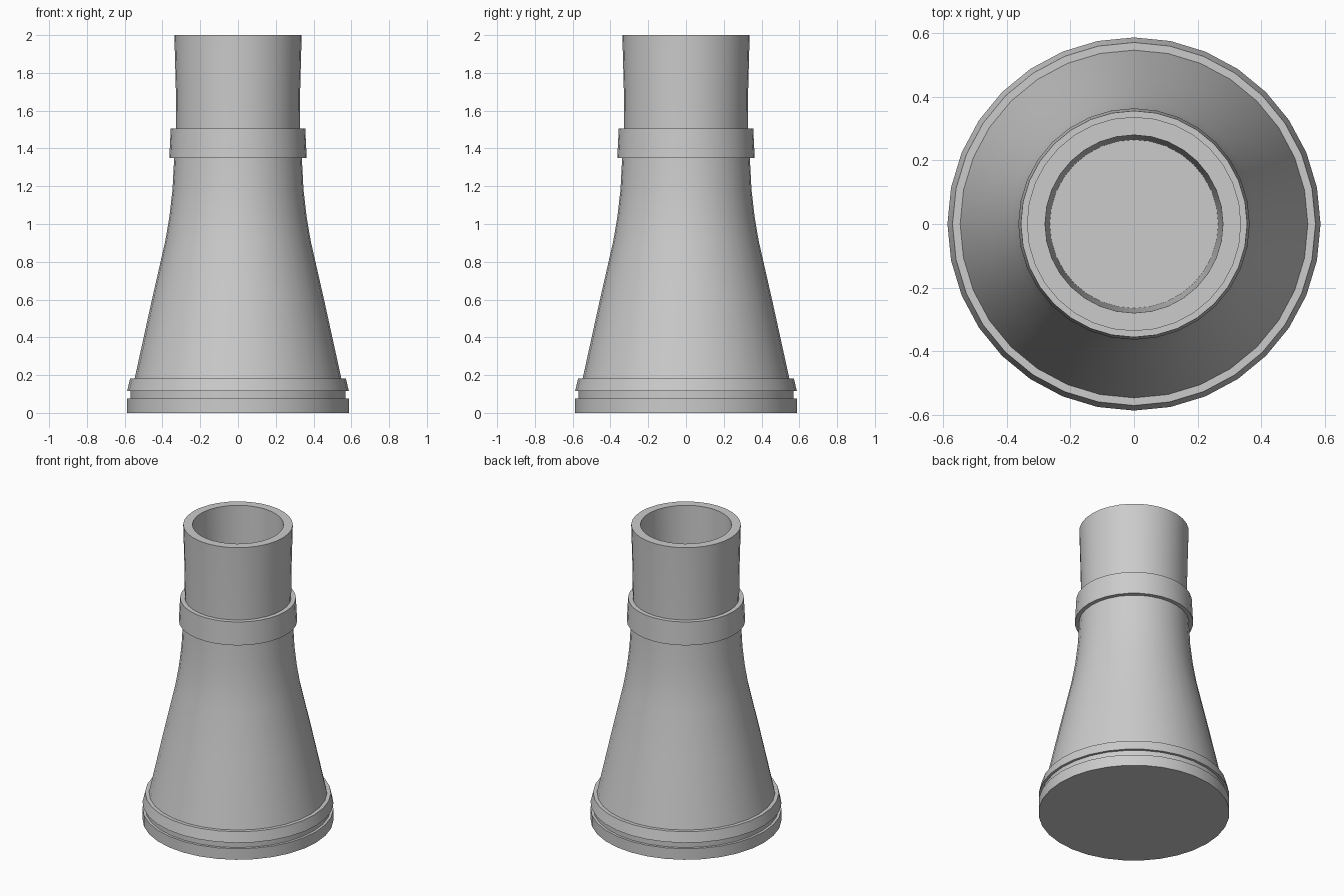
import bpy, bmesh
from math import cos, sin, pi, radians

if "Cube" in bpy.data.objects:
    bpy.data.objects.remove(bpy.data.objects["Cube"])

SIDES = 32


def lathe(name, profile):
    """Revolve an (r, z) profile around z and cap both ends."""
    bm = bmesh.new()
    rings = [[bm.verts.new((r * cos(2 * pi * i / SIDES), r * sin(2 * pi * i / SIDES), z))
              for i in range(SIDES)] for r, z in profile]
    for a, b in zip(rings, rings[1:]):
        for i in range(SIDES):
            j = (i + 1) % SIDES
            bm.faces.new((a[i], a[j], b[j], b[i]))
    bm.faces.new(rings[0][::-1])
    bm.faces.new(rings[-1])
    mesh = bpy.data.meshes.new(name)
    bm.to_mesh(mesh)
    bm.free()
    obj = bpy.data.objects.new(name, mesh)
    bpy.context.collection.objects.link(obj)
    bpy.ops.object.select_all(action='DESELECT')
    obj.select_set(True)
    bpy.context.view_layer.objects.active = obj
    bpy.ops.object.shade_smooth_by_angle(angle=radians(30))
    return obj


# One continuous outer skin, from the underside up to the floor of the bore
foot = [(0.587, 0), (0.587, 0.075), (0.57, 0.075), (0.57, 0.115),
        (0.587, 0.115), (0.571, 0.183)]
flared_body = [(0.547, 0.183), (0.46, 0.58), (0.385, 0.91), (0.363, 1.04),
               (0.347, 1.18), (0.338, 1.35)]
collar = [(0.364, 1.35), (0.356, 1.505)]
neck = [(0.327, 1.505), (0.329, 1.7), (0.337, 2.0)]
bore = [(0.28, 2.0), (0.265, 1.5)]
lathe("chimney_stack", foot + flared_body + collar + neck + bore)
